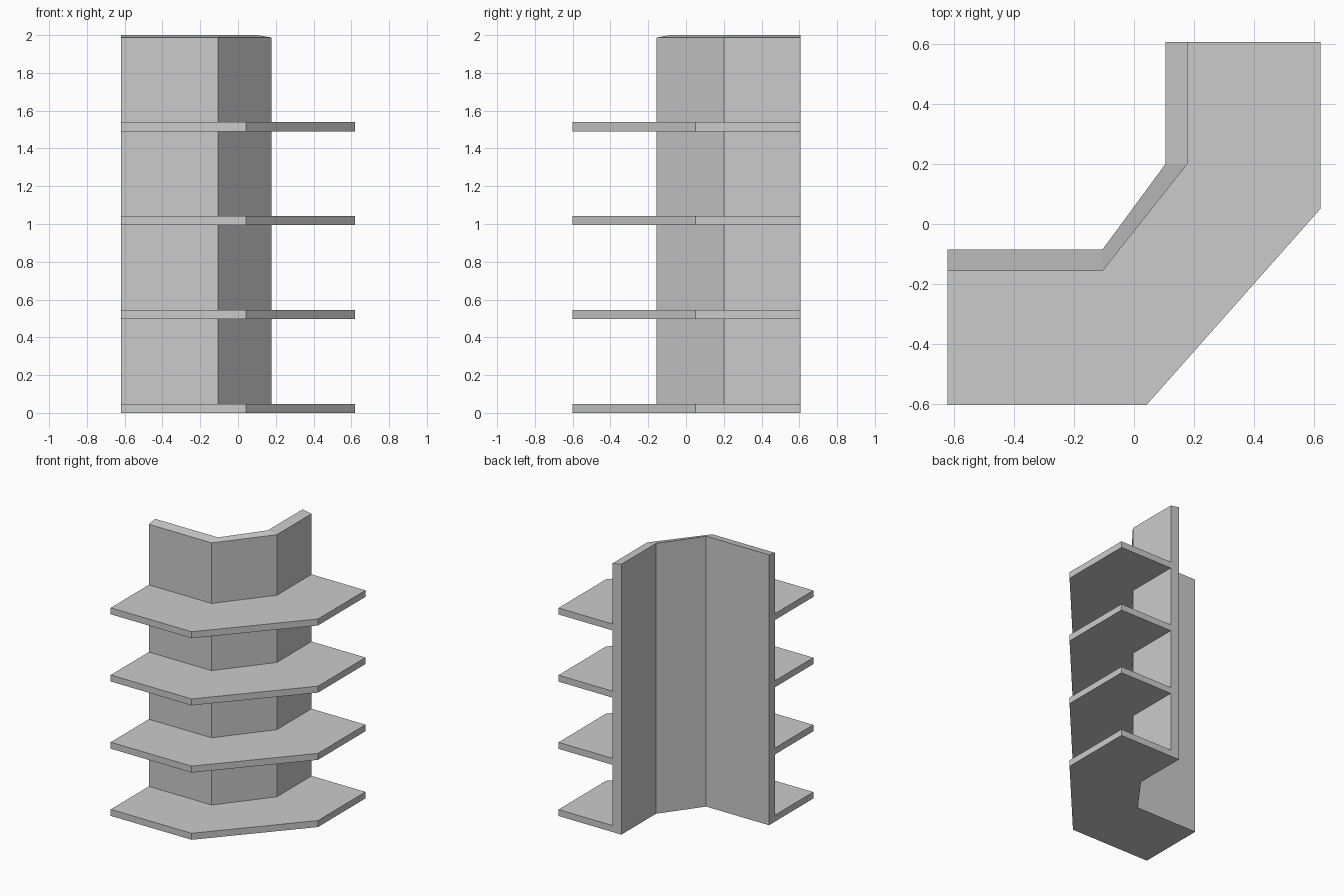
import bpy
import bmesh

cube = bpy.data.objects.get("Cube")
if cube:
    bpy.data.objects.remove(cube, do_unlink=True)

# One plain grey finish
grey = bpy.data.materials.new("light_grey")
grey.use_nodes = True
colour = (0.6, 0.6, 0.6, 1)
grey.diffuse_color = colour
grey.node_tree.nodes["Principled BSDF"].inputs["Base Color"].default_value = colour

# Plan rails, each running along the corner from the right end to the back end
RAILS = {
    "back": [(-0.62, -0.085), (-0.105, -0.085), (0.105, 0.2), (0.105, 0.605)],
    "panel": [(-0.62, -0.157), (-0.105, -0.157), (0.178, 0.2), (0.178, 0.605)],
    "edge": [(-0.62, -0.602), (0.042, -0.602), (0.62, 0.05), (0.62, 0.605)],
}
SHELVES = 4
SPACING = 0.497
THICKNESS = 0.048

# Comb-shaped section: back panel with a slanted top, and shelves sticking out
section = [("back", 2.0), ("back", 0.0)]
for i in range(SHELVES):
    low = i * SPACING
    high = low + THICKNESS
    if i:
        section.append(("panel", low))
    section += [("edge", low), ("edge", high), ("panel", high)]
section.append(("panel", 1.987))

# Sweep the section along the rails, then cap both ends
bm = bmesh.new()
rings = [[bm.verts.new((*RAILS[rail][s], z)) for rail, z in section]
         for s in range(4)]
count = len(section)
for a, b in zip(rings, rings[1:]):
    for i in range(count):
        j = (i + 1) % count
        bm.faces.new((a[i], a[j], b[j], b[i]))
bm.faces.new(rings[0])
bm.faces.new(rings[-1][::-1])
bmesh.ops.recalc_face_normals(bm, faces=bm.faces)

mesh = bpy.data.meshes.new("corner_shelf_unit")
bm.to_mesh(mesh)
bm.free()
mesh.materials.append(grey)
unit = bpy.data.objects.new("corner_shelf_unit", mesh)
bpy.context.collection.objects.link(unit)
